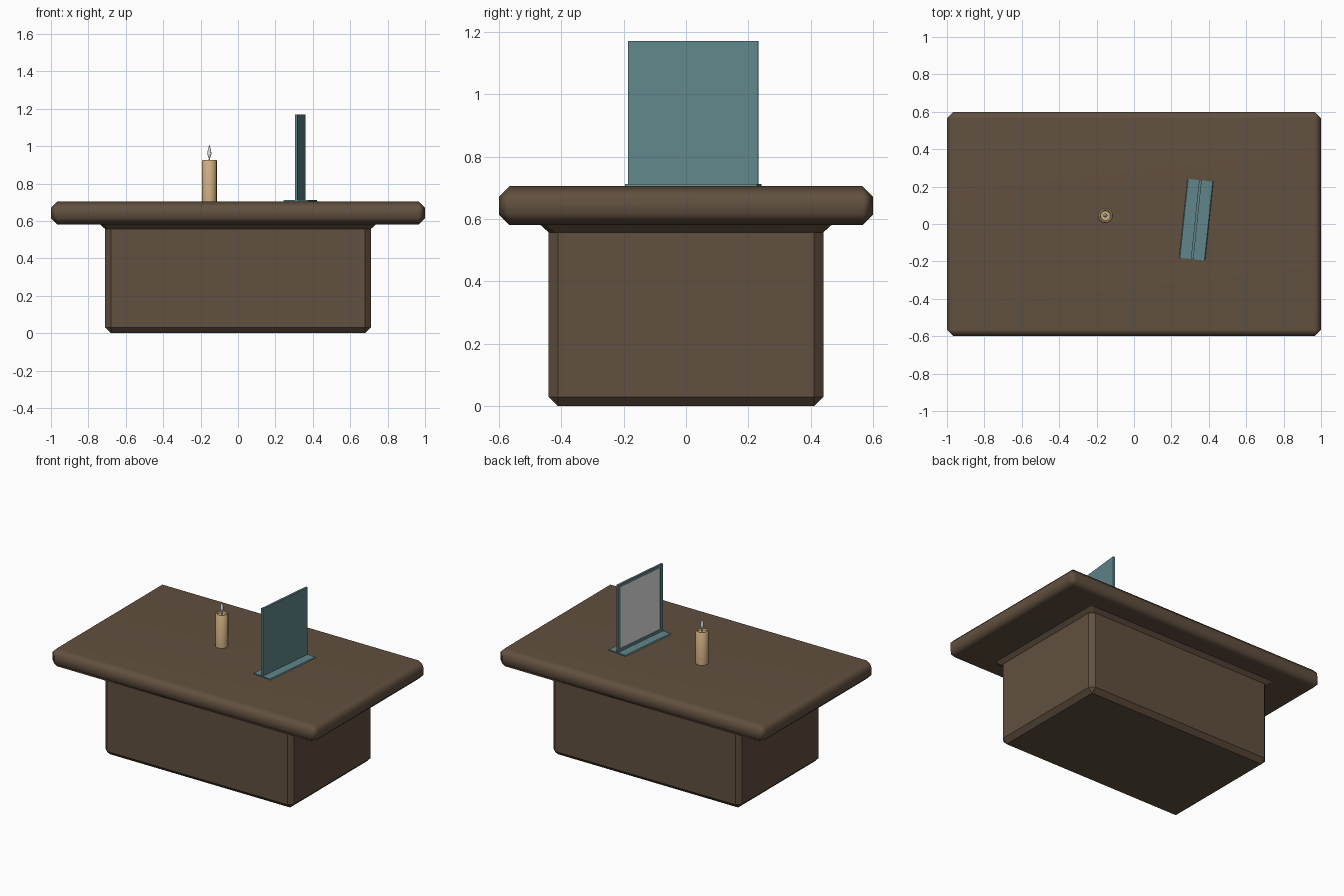
import bpy, bmesh, math
from mathutils import Matrix, Vector

cube = bpy.data.objects.get("Cube")
if cube:
    bpy.data.objects.remove(cube, do_unlink=True)


def material(name, rgb):
    m = bpy.data.materials.new(name)
    m.use_nodes = True
    col = (*rgb, 1)
    m.diffuse_color = col
    m.node_tree.nodes["Principled BSDF"].inputs["Base Color"].default_value = col
    return m


WOOD = material("brown wood", (0.12, 0.08, 0.05))
TEAL = material("teal", (0.12, 0.24, 0.26))
WAX = material("tan wax", (0.62, 0.42, 0.22))
PALE = material("pale grey", (0.8, 0.8, 0.8))


def finish(bm, name, mats, smooth=None, matrix=None):
    bmesh.ops.recalc_face_normals(bm, faces=bm.faces)
    mesh = bpy.data.meshes.new(name)
    bm.to_mesh(mesh)
    bm.free()
    ob = bpy.data.objects.new(name, mesh)
    bpy.context.collection.objects.link(ob)
    for m in mats:
        mesh.materials.append(m)
    if matrix:
        ob.matrix_world = matrix
    if smooth:
        bpy.ops.object.select_all(action="DESELECT")
        ob.select_set(True)
        bpy.context.view_layer.objects.active = ob
        bpy.ops.object.shade_smooth_by_angle(angle=math.radians(smooth))
    return ob


def box(size, z0):
    bm = bmesh.new()
    bmesh.ops.create_cube(bm, size=1)
    bmesh.ops.scale(bm, vec=size, verts=bm.verts)
    bmesh.ops.translate(bm, vec=(0, 0, z0 + size[2] / 2), verts=bm.verts)
    return bm


def chamfer(bm, width, keep=lambda e: True):
    edges = [e for e in bm.edges if keep(e)]
    bmesh.ops.bevel(bm, geom=edges, offset=width, segments=1, affect="EDGES")


def lathe(name, profile, sides, mats, location, smooth=40):
    bm = bmesh.new()
    verts = [bm.verts.new((r, 0, z)) for r, z in profile]
    edges = [bm.edges.new(pair) for pair in zip(verts, verts[1:])]
    bmesh.ops.spin(bm, geom=verts + edges, cent=(0, 0, 0), axis=(0, 0, 1),
                   angle=math.tau, steps=sides)
    bmesh.ops.remove_doubles(bm, verts=bm.verts, dist=1e-5)
    return finish(bm, name, mats, smooth, Matrix.Translation(location))


# Table top: thick slab with softened chamfers
TOP = 0.705
bm = box((2, 1.2, 0.125), 0.58)
chamfer(bm, 0.035)
slab = finish(bm, "table_top", [WOOD], 80)
slab.modifiers.new("soft edges", "WEIGHTED_NORMAL").keep_sharp = True

# Pedestal: chamfered everywhere except where it meets the top
bm = box((1.42, 0.88, 0.58), 0)
chamfer(bm, 0.03, lambda e: min(v.co.z for v in e.verts) < 0.1)
finish(bm, "pedestal", [WOOD])

# Flared collar under the top
bm = box((1.42, 0.88, 0.025), 0.557)
chamfer(bm, 0.02, lambda e: abs(e.verts[0].co.z - e.verts[1].co.z) > 0.01)
for v in bm.verts:
    if v.co.z > 0.57:
        v.co += Vector((math.copysign(0.028, v.co.x), math.copysign(0.028, v.co.y), 0))
finish(bm, "pedestal_collar", [WOOD])

# Picture stand, turned slightly on the table
turn = Matrix.Translation((0.333, 0.023, TOP)) @ Matrix.Rotation(math.radians(-6), 4, "Z")

bm = box((0.14, 0.425, 0.008), -0.001)
for v in bm.verts:
    if v.co.z > 0:
        v.co.x *= 0.94
finish(bm, "stand_base", [TEAL], None, turn)

# Upright panel with an inset picture on its -x face
bm = box((0.014, 0.42, 0.462), 0.003)
face = min(bm.faces, key=lambda f: f.calc_center_median().x)
bmesh.ops.inset_region(bm, faces=[face], thickness=0.03, depth=0)
bmesh.ops.inset_region(bm, faces=[face], thickness=0.002, depth=-0.004)
face.material_index = 1
finish(bm, "picture_frame", [TEAL, PALE], None, turn)

# Candle with a hollow melted top
spot = (-0.153, 0.045, TOP)
lathe("candle", [(0, 0), (0.04, 0), (0.04, 0.217), (0.036, 0.222), (0.03, 0.222),
                 (0.026, 0.212), (0, 0.208)], 16, [WAX], spot)
lathe("wick", [(0, 0.205), (0.004, 0.205), (0.003, 0.24), (0, 0.24)], 8, [PALE], spot)
lathe("flame", [(0, 0.225), (0.008, 0.24), (0.011, 0.256), (0.008, 0.277), (0.003, 0.295),
                (0, 0.303)], 10, [PALE], spot, 60)
